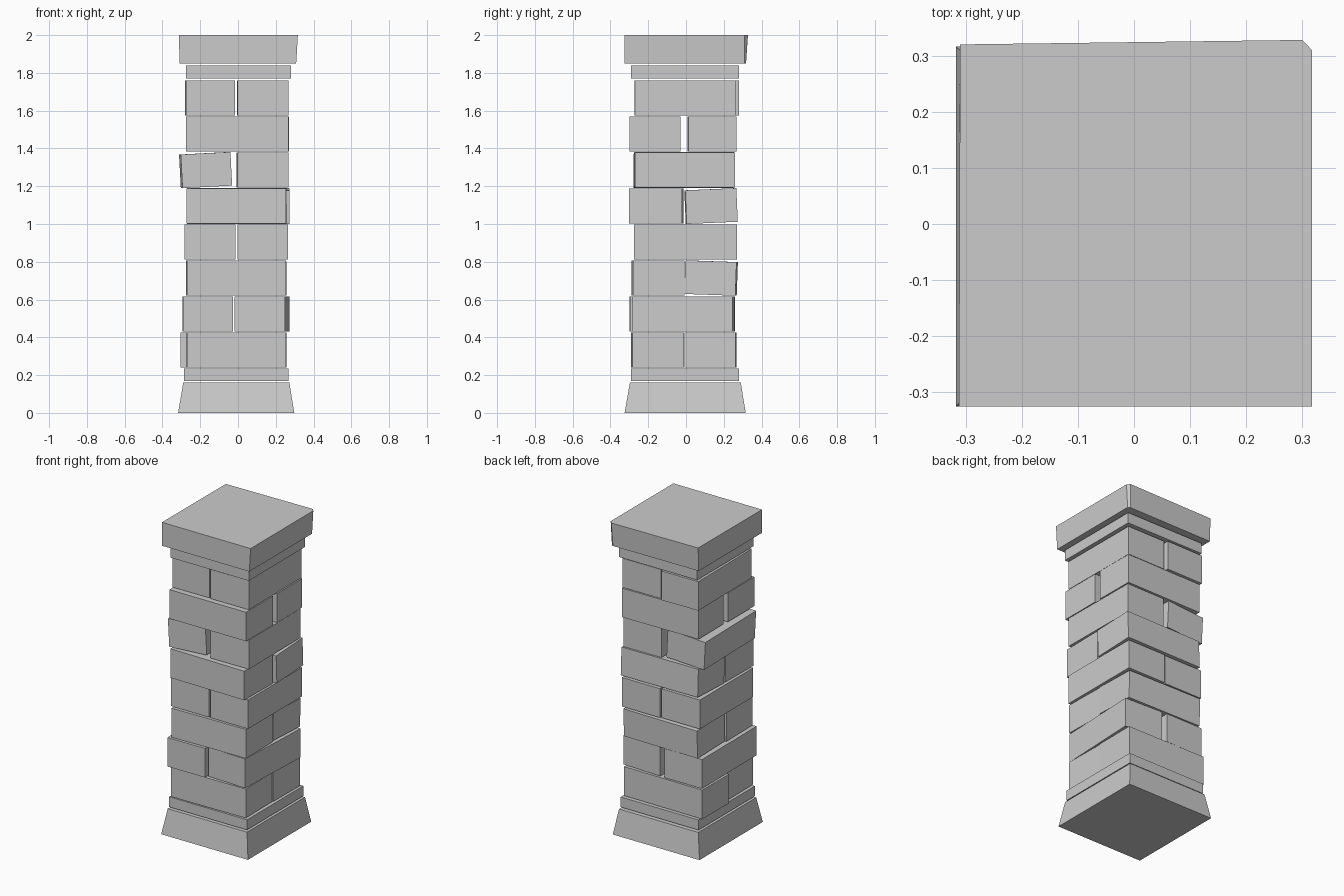
import bpy, bmesh
from math import radians
from mathutils import Matrix, Vector


def prism(name, bottom, top, z0, z1, rot=(0, 0, 0)):
    """Solid between two outlines, turned about its own centre by rot degrees (x, y, z)."""
    bm = bmesh.new()
    lo = [bm.verts.new((x, y, z0)) for x, y in bottom]
    hi = [bm.verts.new((x, y, z1)) for x, y in top]
    n = len(lo)
    bm.faces.new(lo[::-1])
    bm.faces.new(hi)
    for i in range(n):
        j = (i + 1) % n
        bm.faces.new((lo[i], lo[j], hi[j], hi[i]))
    c = sum((v.co for v in bm.verts), Vector()) / (2 * n)
    for axis, a in zip("XYZ", rot):
        bmesh.ops.rotate(bm, verts=bm.verts, cent=c, matrix=Matrix.Rotation(radians(a), 3, axis))
    mesh = bpy.data.meshes.new(name)
    bm.to_mesh(mesh)
    bm.free()
    ob = bpy.data.objects.new(name, mesh)
    bpy.context.collection.objects.link(ob)
    return ob


def rect(x0, x1, y0, y1):
    return [(x0, y0), (x1, y0), (x1, y1), (x0, y1)]


# Flared foot and the thin slab on it
prism("base", rect(-0.317, 0.298, -0.325, 0.316), rect(-0.29, 0.272, -0.297, 0.29), 0, 0.16)
slab = rect(-0.285, 0.267, -0.29, 0.28)
prism("lower_slab", slab, slab, 0.17, 0.235)

# Brick courses: two side by side, crosswise to the course below
# (x0, x1, y0, y1), (tilt x, tilt y, twist z)
courses = [
    [((-0.272, 0.252, -0.287, -0.015), (0, 0, 0.8)), ((-0.303, 0.255, -0.005, 0.265), (0, 0, -0.5))],
    [((-0.293, -0.028, -0.298, 0.26), (0, 0, 0.3)), ((-0.008, 0.26, -0.278, 0.252), (0, 0, -2.5))],
    [((-0.272, 0.252, -0.285, -0.013), (0, 0, 1)), ((-0.272, 0.255, -0.003, 0.268), (-2, 0, -0.8))],
    [((-0.284, -0.012, -0.275, 0.265), (0, 0, 0)), ((-0.003, 0.265, -0.275, 0.27), (0, 0, 0))],
    [((-0.272, 0.256, -0.297, -0.017), (0, 0, -0.8)), ((-0.27, 0.272, -0.003, 0.268), (2.5, 0, 0.5))],
    [((-0.303, -0.04, -0.275, 0.252), (0, -3, 1)), ((-0.005, 0.265, -0.272, 0.258), (0, 0, 0.5))],
    [((-0.276, 0.268, -0.3, -0.03), (0, 0, 0)), ((-0.272, 0.268, 0.01, 0.266), (0, 0, 0.5))],
    [((-0.278, -0.018, -0.27, 0.278), (0, 0, 0.6)), ((-0.005, 0.265, -0.272, 0.265), (0, 0, 0.3))],
]
for i, course in enumerate(courses):
    z0 = 0.24 + i * 0.1905
    for j, (span, rot) in enumerate(course):
        tilted = 0.004 if rot[0] or rot[1] else 0
        r = rect(*span)
        prism(f"brick_{i + 1}_{j + 1}", r, r, z0 + tilted, z0 + 0.186 - tilted, rot)

# Upper slab and the chipped capstone
slab = rect(-0.276, 0.28, -0.29, 0.281)
prism("upper_slab", slab, slab, 1.77, 1.838)
prism("capstone",
      [(-0.31, -0.325), (0.308, -0.325), (0.308, 0.31), (0.295, 0.318), (-0.31, 0.314)],
      [(-0.312, -0.325), (0.317, -0.325), (0.317, 0.31), (0.3, 0.328), (-0.31, 0.32)],
      1.85, 2.0)
